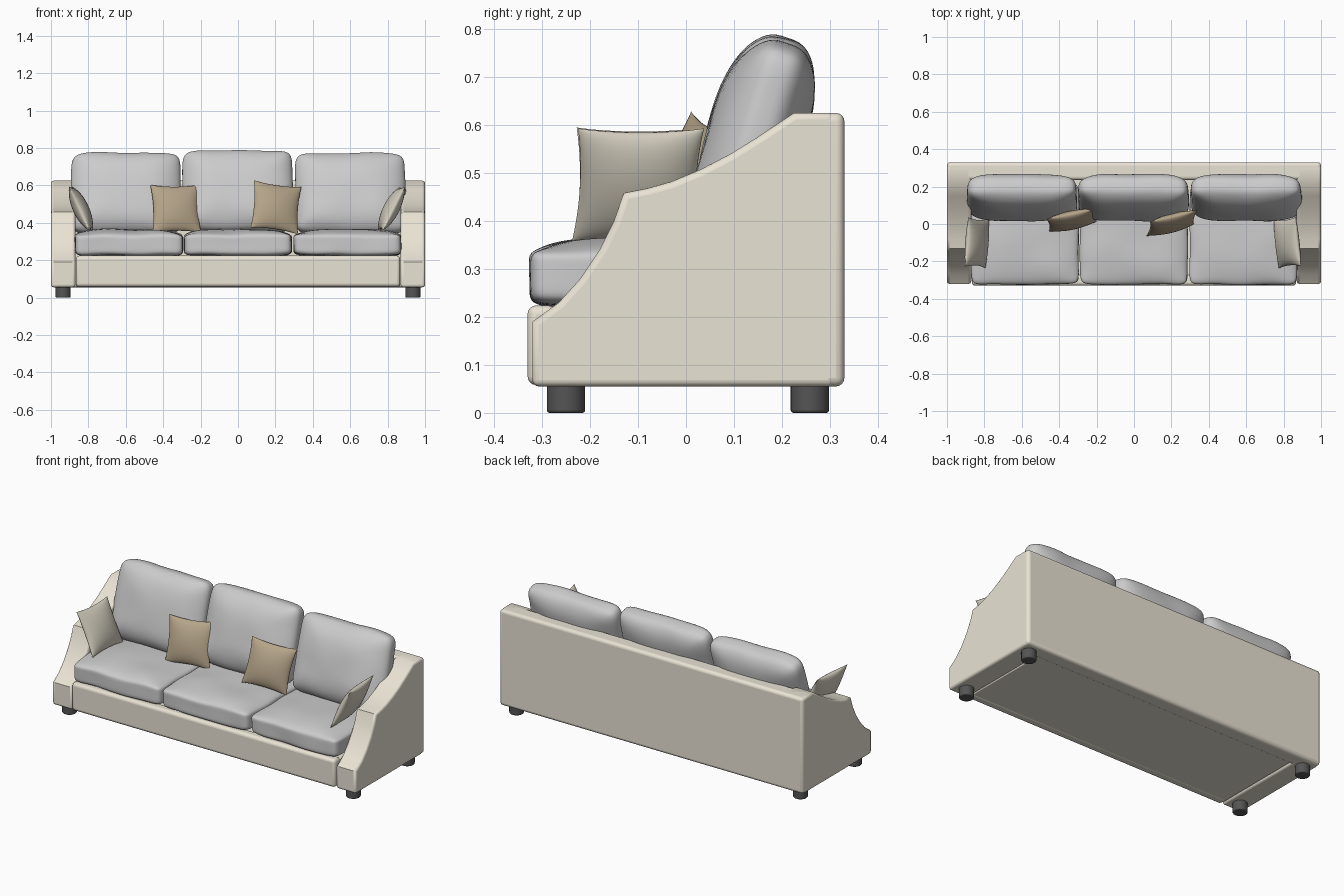
import bpy, bmesh
from math import sin, pi, radians
from mathutils import Vector, noise

if "Cube" in bpy.data.objects:
    bpy.data.objects.remove(bpy.data.objects["Cube"])


def material(name, rgb):
    m = bpy.data.materials.new(name)
    m.diffuse_color = (*rgb, 1)
    m.use_nodes = True
    m.node_tree.nodes["Principled BSDF"].inputs["Base Color"].default_value = m.diffuse_color
    return m


CREAM = material("cream_fabric", (0.82, 0.77, 0.66))
LINEN = material("linen_fabric", (0.66, 0.62, 0.52))
TAN = material("tan_fabric", (0.46, 0.37, 0.25))
DARK = material("dark_foot", (0.09, 0.09, 0.09))


def finish(name, bm, mat=None, loc=(0, 0, 0), rot=(0, 0, 0), bevel=0, limit=60, angle=40):
    bmesh.ops.recalc_face_normals(bm, faces=bm.faces)
    me = bpy.data.meshes.new(name)
    bm.to_mesh(me)
    bm.free()
    ob = bpy.data.objects.new(name, me)
    bpy.context.collection.objects.link(ob)
    ob.location = loc
    ob.rotation_euler = [radians(a) for a in rot]
    if mat:
        me.materials.append(mat)
    if bevel:
        b = ob.modifiers.new("bevel", 'BEVEL')
        b.width, b.segments = bevel, 4
        b.limit_method, b.angle_limit = 'ANGLE', radians(limit)
        b.use_clamp_overlap = False
    bpy.ops.object.select_all(action='DESELECT')
    ob.select_set(True)
    bpy.context.view_layer.objects.active = ob
    bpy.ops.object.shade_smooth_by_angle(angle=radians(angle))
    return ob


def box(name, lo, hi, mat, bevel):
    bm = bmesh.new()
    bmesh.ops.create_cube(bm, size=1)
    lo, hi = Vector(lo), Vector(hi)
    for v in bm.verts:
        v.co = (lo + hi) / 2 + v.co * (hi - lo)
    return finish(name, bm, mat, bevel=bevel)


def arm(name, x0, x1):
    profile = [(-.32, .055), (.31, .055), (.31, .625), (.225, .625), (.15, .575), (.09, .538),
               (.03, .507), (-.03, .482), (-.08, .468), (-.13, .458), (-.15, .40), (-.18, .34),
               (-.22, .28), (-.265, .23), (-.32, .19)]
    bm = bmesh.new()
    f = bm.faces.new([bm.verts.new((x0, y, z)) for y, z in profile])
    g = bmesh.ops.extrude_face_region(bm, geom=[f])
    bmesh.ops.translate(bm, vec=(x1 - x0, 0, 0),
                        verts=[v for v in g['geom'] if isinstance(v, bmesh.types.BMVert)])
    return finish(name, bm, CREAM, bevel=.014)


def cushion(name, half, loc, rot, plan, side, crown, back_crown):
    """Stuffed block: local x width, y thickness (-y is the shown face), z height."""
    bm = bmesh.new()
    bmesh.ops.create_cube(bm, size=2)
    bmesh.ops.subdivide_edges(bm, edges=bm.edges[:], cuts=23, use_grid_fill=True)
    for v in bm.verts:
        x, y, z = (sin(c * pi / 2) for c in v.co)
        r = (abs(x) ** plan + abs(z) ** plan) ** (1 / plan)
        r = (r ** side + abs(y) ** side) ** (1 / side)
        x, y, z = x / r, y / r, z / r
        c = crown if y < 0 else back_crown
        y *= 1 - c + c * (1 - x ** 4) * (1 - z ** 4)
        p = Vector((x * half[0], y * half[1], z * half[2]))
        v.co = p + noise.noise_vector((p + Vector(loc)) * 6) * .007
    return finish(name, bm, None, loc, rot, angle=60)


def pillow(name, mat, loc, rot, half=.132, thick=.042):
    bm = bmesh.new()
    for s in (-1, 1):
        g = bmesh.ops.create_grid(bm, x_segments=20, y_segments=20, size=1)
        for v in g['verts']:
            u, w = sin(v.co.x * pi / 2), sin(v.co.y * pi / 2)
            puff = max(0, (1 - u * u) * (1 - w * w)) ** .55
            v.co = (u * half * (1 - .08 * (1 - w * w)), s * thick * puff,
                    w * half * (1 - .08 * (1 - u * u)))
    bmesh.ops.remove_doubles(bm, verts=bm.verts[:], dist=1e-5)
    return finish(name, bm, mat, loc, rot, angle=60)


# Frame: arms, back, base and padded front rail
arm("right_arm", .87, 1)
arm("left_arm", -1, -.87)
box("back_panel", (-1, .235, .055), (1, .33, .625), CREAM, .018)
box("base", (-.865, -.30, .06), (.865, .25, .215), CREAM, .005)
box("front_rail", (-.867, -.33, .058), (.867, -.27, .224), CREAM, .018)

# Feet
for side, x in (("left", -.935), ("right", .935)):
    for end, y in (("front", -.25), ("back", .258)):
        bm = bmesh.new()
        bmesh.ops.create_cone(bm, cap_ends=True, segments=32, radius1=.04, radius2=.04, depth=.06)
        finish(f"{end}_{side}_foot", bm, DARK, (x, y, .03), bevel=.006)

# Seat and back cushions
for side, x, top in (("left", -.585, -.008), ("middle", -.002, .004), ("right", .585, -.008)):
    cushion(f"{side}_seat_cushion", (.288, .071, .272), (x, -.052, .293), (-90, 0, 0),
            16, 8, .3, 0)
    cushion(f"{side}_back_cushion", (.294, .1, .223), (x * 1.025, .14, .565 + top), (-17, 0, 0),
            9, 3.2, .3, .2)

# Scatter pillows
pillow("left_tan_pillow", TAN, (-.333, .02, .475), (-15, 0, 12))
pillow("right_tan_pillow", TAN, (.203, .005, .483), (-15, 8, 14))
pillow("left_arm_pillow", LINEN, (-.84, -.1, .475), (-25, 0, 86))
pillow("right_arm_pillow", LINEN, (.82, -.1, .475), (-27, 0, -84))
